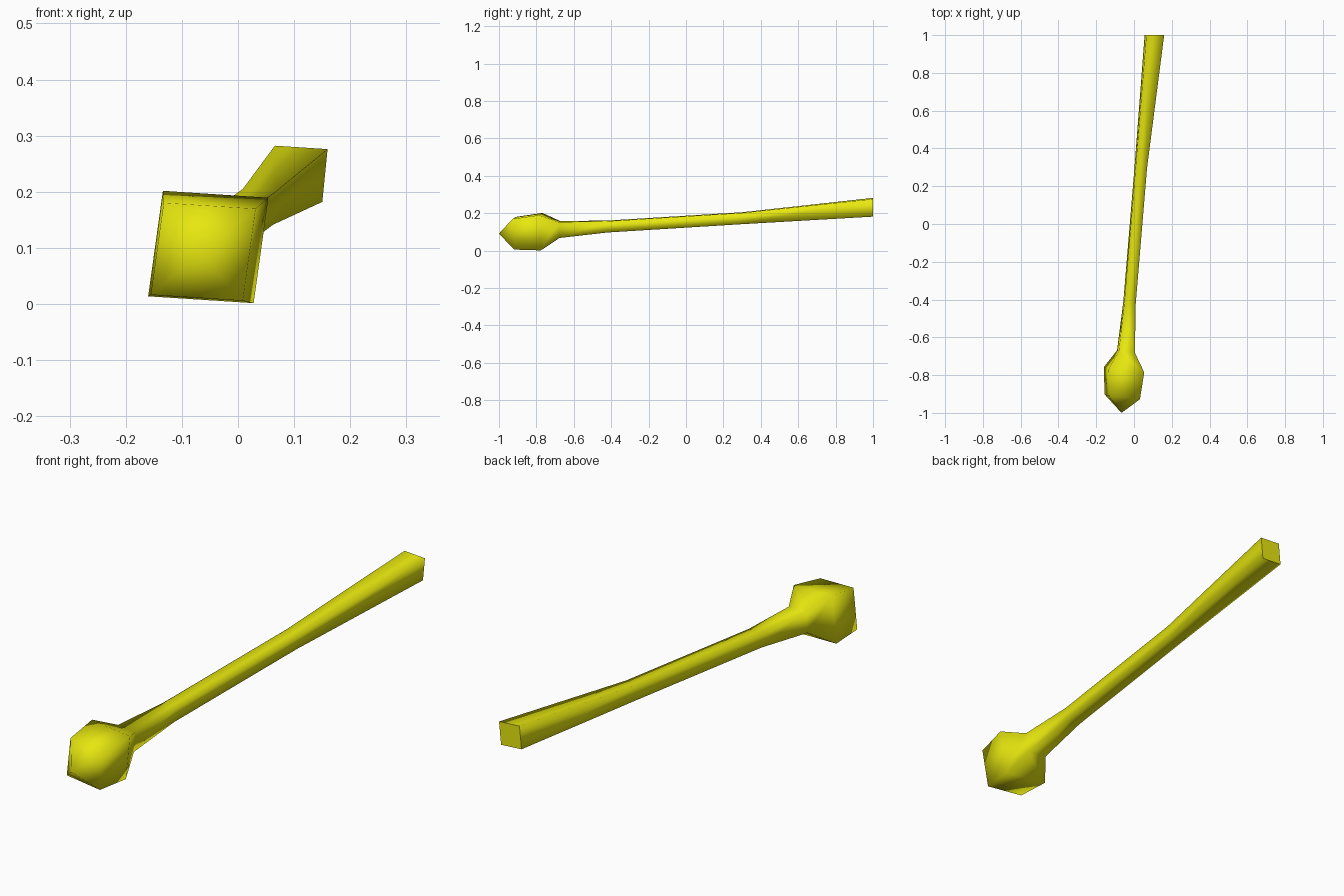
import bpy, bmesh

if "Cube" in bpy.data.objects:
    bpy.data.objects.remove(bpy.data.objects["Cube"])

yellow = bpy.data.materials.new("yellow")
yellow.diffuse_color = (0.8, 0.8, 0.005, 1)
yellow.use_nodes = True
yellow.node_tree.nodes["Principled BSDF"].inputs["Base Color"].default_value = yellow.diffuse_color

# Square cross-sections from head to handle end:
# centre x, y, z, half size, sideways lean of the top, tilt along the length
RINGS = [
    (-0.062, -0.915, 0.093, 0.082, 0.140, 0.10),
    (-0.053, -0.772, 0.1015, 0.094, 0.140, 0.10),
    (-0.0425, -0.675, 0.113, 0.0425, 0.110, 0.10),
    (-0.024, -0.420, 0.129, 0.030, 0.100, 0.10),
    (0.036, 0.300, 0.1735, 0.030, 0.100, 0.10),
    (0.108, 1.000, 0.232, 0.047, 0.100, 0.00),
]
TIP = (-0.066, -1.0, 0.091)

bm = bmesh.new()
loops = []
for x, y, z, h, lean, tilt in RINGS:
    loop = []
    for u, v in ((-1, -1), (1, -1), (1, 1), (-1, 1)):
        loop.append(bm.verts.new((x + h * (u + lean * v),
                                  y - h * tilt * (u + 0.5 * v),
                                  z + h * (v - 0.065 * u))))
    loops.append(loop)

# Pointed front of the head
tip = bm.verts.new(TIP)
for i in range(4):
    bm.faces.new((tip, loops[0][i], loops[0][(i + 1) % 4]))

# Head and shaft walls
for a, b in zip(loops, loops[1:]):
    for i in range(4):
        j = (i + 1) % 4
        bm.faces.new((a[i], b[i], b[j], a[j]))

# Flat handle end
cap = bm.faces.new(loops[-1])
bmesh.ops.recalc_face_normals(bm, faces=bm.faces)
for f in bm.faces:
    f.smooth = f is not cap
for e in cap.edges:
    e.smooth = False

mesh = bpy.data.meshes.new("club")
bm.to_mesh(mesh)
bm.free()
mesh.materials.append(yellow)
club = bpy.data.objects.new("club", mesh)
bpy.context.collection.objects.link(club)
